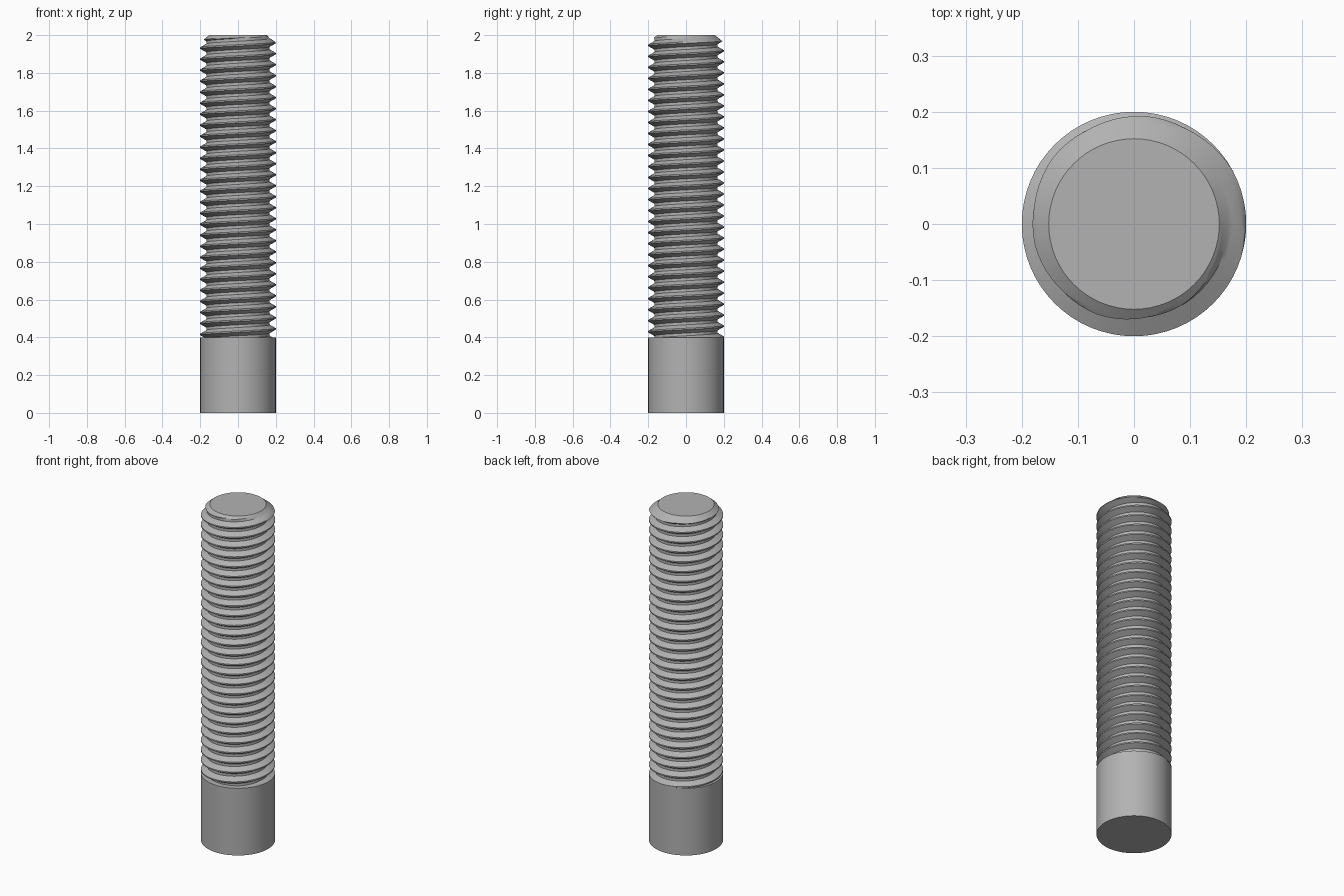
import bpy, bmesh, math

cube = bpy.data.objects.get("Cube")
if cube:
    bpy.data.objects.remove(cube)

R, ROOT, TIP = 0.2, 0.168, 0.152      # crest, root and tip radii
PITCH = 0.0583
Z0, Z1 = 0.4, 2.0                     # threaded length
CHAMFER = 0.8                         # drop per unit of radius
PHASE = 1.975                         # groove centre at the front
SEG = 64

steel = bpy.data.materials.new("grey_steel")
steel.use_nodes = True
GREY = (0.45, 0.45, 0.45, 1)
steel.diffuse_color = GREY
steel.node_tree.nodes["Principled BSDF"].inputs["Base Color"].default_value = GREY


def finish(bm, name, angle):
    bmesh.ops.remove_doubles(bm, verts=bm.verts, dist=1e-5)
    bmesh.ops.recalc_face_normals(bm, faces=bm.faces)
    mesh = bpy.data.meshes.new(name)
    bm.to_mesh(mesh)
    bm.free()
    mesh.materials.append(steel)
    obj = bpy.data.objects.new(name, mesh)
    bpy.context.collection.objects.link(obj)
    bpy.ops.object.select_all(action='DESELECT')
    obj.select_set(True)
    bpy.context.view_layer.objects.active = obj
    bpy.ops.object.shade_smooth_by_angle(angle=math.radians(angle))


def groove_centre(a):
    return PHASE + PITCH * (a + math.pi / 2) / (2 * math.pi)


def radius(a, z):
    # flat root, straight flanks, flat crest, then the tip chamfer
    d = (z - groove_centre(a)) / PITCH
    d = abs(d - round(d))
    t = min(max((d - 1 / 8) / (7 / 16 - 1 / 8), 0), 1)
    return min(ROOT + (R - ROOT) * t, TIP + (Z1 - z) / CHAMFER)


# plain shank
bm = bmesh.new()
bmesh.ops.create_cone(bm, cap_ends=True, segments=SEG, radius1=R, radius2=R, depth=Z0)
bmesh.ops.translate(bm, verts=bm.verts, vec=(0, 0, Z0 / 2))
finish(bm, "shank", 30)

# threaded rod: rows follow the helix and are clamped to the two ends
flank = [1 / 8 + i * (5 / 16) / 5 for i in range(6)]
offsets = [-d for d in reversed(flank)] + flank
turns = math.ceil((Z1 - Z0) / PITCH) + 2
bm = bmesh.new()
columns = []
for s in range(SEG + 1):
    a = 2 * math.pi * s / SEG - math.pi / 2
    column = []
    for n in range(-turns, 3):
        for d in offsets:
            z = min(max(groove_centre(a) + (n + d) * PITCH, Z0), Z1)
            r = radius(a, z)
            column.append(bm.verts.new((r * math.cos(a), r * math.sin(a), z)))
    columns.append(column)
for left, right in zip(columns, columns[1:]):
    for k in range(len(left) - 1):
        quad = (left[k], right[k], right[k + 1], left[k + 1])
        if max(v.co.z for v in quad) > Z0 and min(v.co.z for v in quad) < Z1:
            bm.faces.new(quad)
# the last column is one pitch up, so sew it to the first
bmesh.ops.remove_doubles(bm, verts=bm.verts, dist=1e-5)
bmesh.ops.delete(bm, geom=[v for v in bm.verts if not v.link_faces], context='VERTS')
rim = [e for e in bm.edges if e.is_boundary and all(v.co.z > Z1 - 1e-4 for v in e.verts)]
bmesh.ops.contextual_create(bm, geom=rim)
finish(bm, "threaded_rod", 30)
